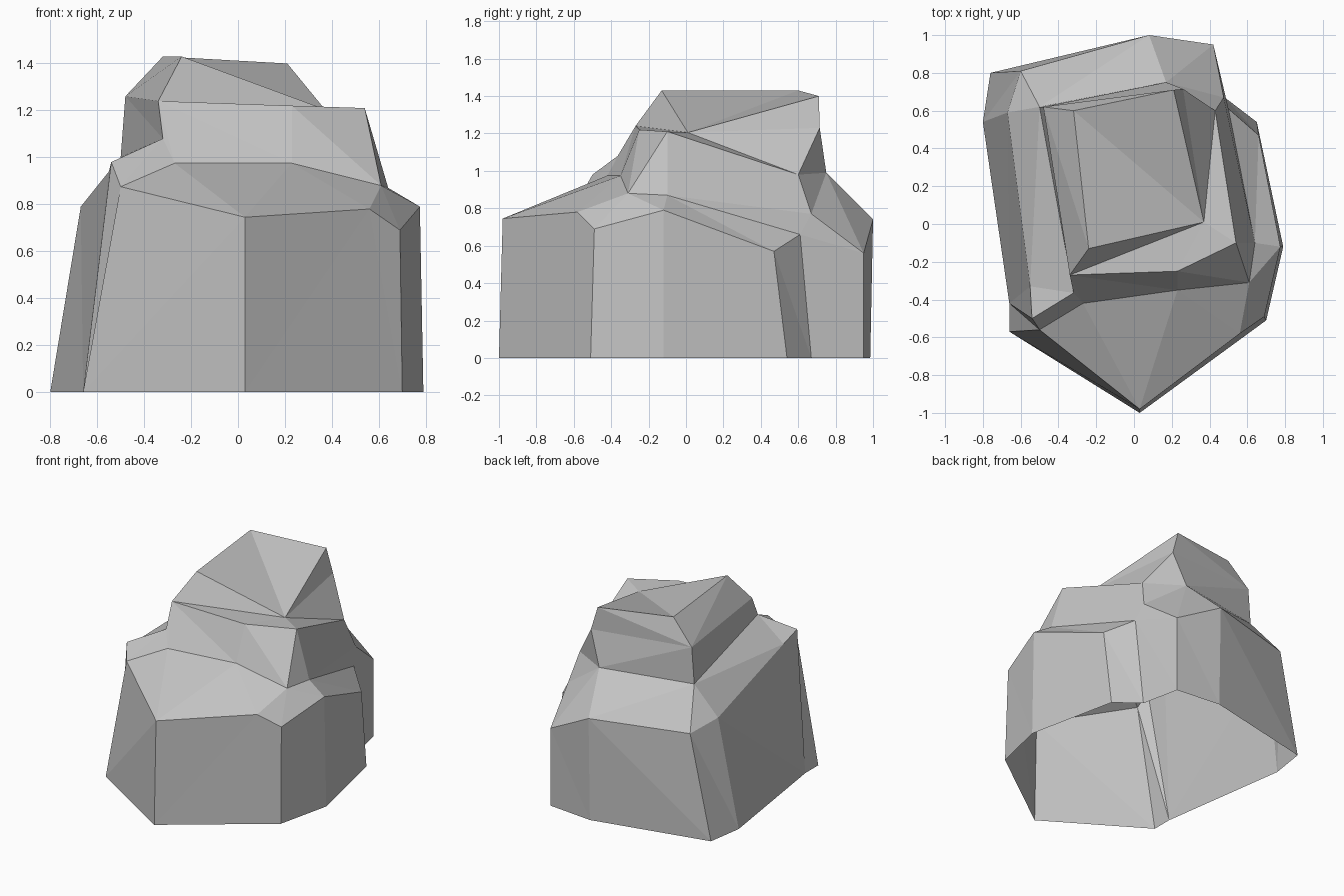
import bpy
import bmesh

if "Cube" in bpy.data.objects:
    bpy.data.objects.remove(bpy.data.objects["Cube"], do_unlink=True)


def make_material(name, rgb):
    mat = bpy.data.materials.new(name)
    mat.use_nodes = True
    colour = (*rgb, 1.0)
    mat.diffuse_color = colour
    shader = next(n for n in mat.node_tree.nodes if n.type == "BSDF_PRINCIPLED")
    shader.inputs["Base Color"].default_value = colour
    shader.inputs["Roughness"].default_value = 0.9
    return mat


# Outlines of the rock's tiers, each running anticlockwise from the front
ground = [(x, y, 0) for x, y in (
    (.03, -1), (.7, -.51), (.79, -.12), (.65, .54), (.48, .67), (.42, .95),
    (.08, .985), (-.76, .8), (-.8, .54), (-.66, -.42), (-.66, -.57))]
shoulder = [
    (.03, -.98, .745), (.56, -.58, .78), (.69, -.49, .69), (.775, -.12, .79),
    (.66, .47, .57), (.5, .61, .66), (.42, .95, .56), (.08, 1, .74),
    (-.6, .81, .74), (-.67, .59, .79), (-.55, -.33, .94), (-.54, -.5, .98),
    (-.5, -.56, .875)]
shelf = [
    (-.27, -.42, .975), (.23, -.35, .975), (.61, -.31, .88), (.64, -.1, .87),
    (.475, .67, .77), (.17, .75, .99), (-.5, .62, 1), (-.32, -.365, 1.08)]
ledge = [
    (-.34, -.27, 1.24), (.23, -.25, 1.22), (.54, -.1, 1.21),
    (.43, .6, .98), (.26, .715, 1.23), (-.48, .62, 1.26)]
crown = [
    (-.24, -.13, 1.43), (.37, .01, 1.205), (.21, .71, 1.4), (-.32, .6, 1.43)]

bm = bmesh.new()


def add_ring(points):
    return [bm.verts.new(p) for p in points]


def stitch(lower, upper, steps):
    """Join two rings with facets, advancing on the lower (l) or upper (u) one."""
    i = j = 0
    for step in steps:
        low, high = lower[i % len(lower)], upper[j % len(upper)]
        if step == "l":
            i += 1
            bm.faces.new((low, lower[i % len(lower)], high))
        else:
            j += 1
            bm.faces.new((low, upper[j % len(upper)], high))


rings = [add_ring(r) for r in (ground, shoulder, shelf, ledge, crown)]
paths = [
    "ulu" + "lu" * 8 + "uul" + "ul",                       # steep walls
    "ulu" + "llu" * 2 + "lu" + "lul" + "llu" * 2 + "l",    # sloping shoulder
    "lulu" + "llu" + "lu" + "ul" + "lul",                  # upper walls
    "u" + "llll" + "ulu" + "ul",                           # crown sides
]
for lower, upper, path in zip(rings, rings[1:], paths):
    stitch(lower, upper, path)

# Creased top; the shell stays open underneath
front, side, back, left = rings[-1]
bm.faces.new((front, side, left))
bm.faces.new((side, back, left))

# The stitching already winds the facets outward
mesh = bpy.data.meshes.new("rock")
bm.to_mesh(mesh)
bm.free()
mesh.materials.append(make_material("stone grey", (0.55, 0.55, 0.55)))
rock = bpy.data.objects.new("rock", mesh)
bpy.context.collection.objects.link(rock)
